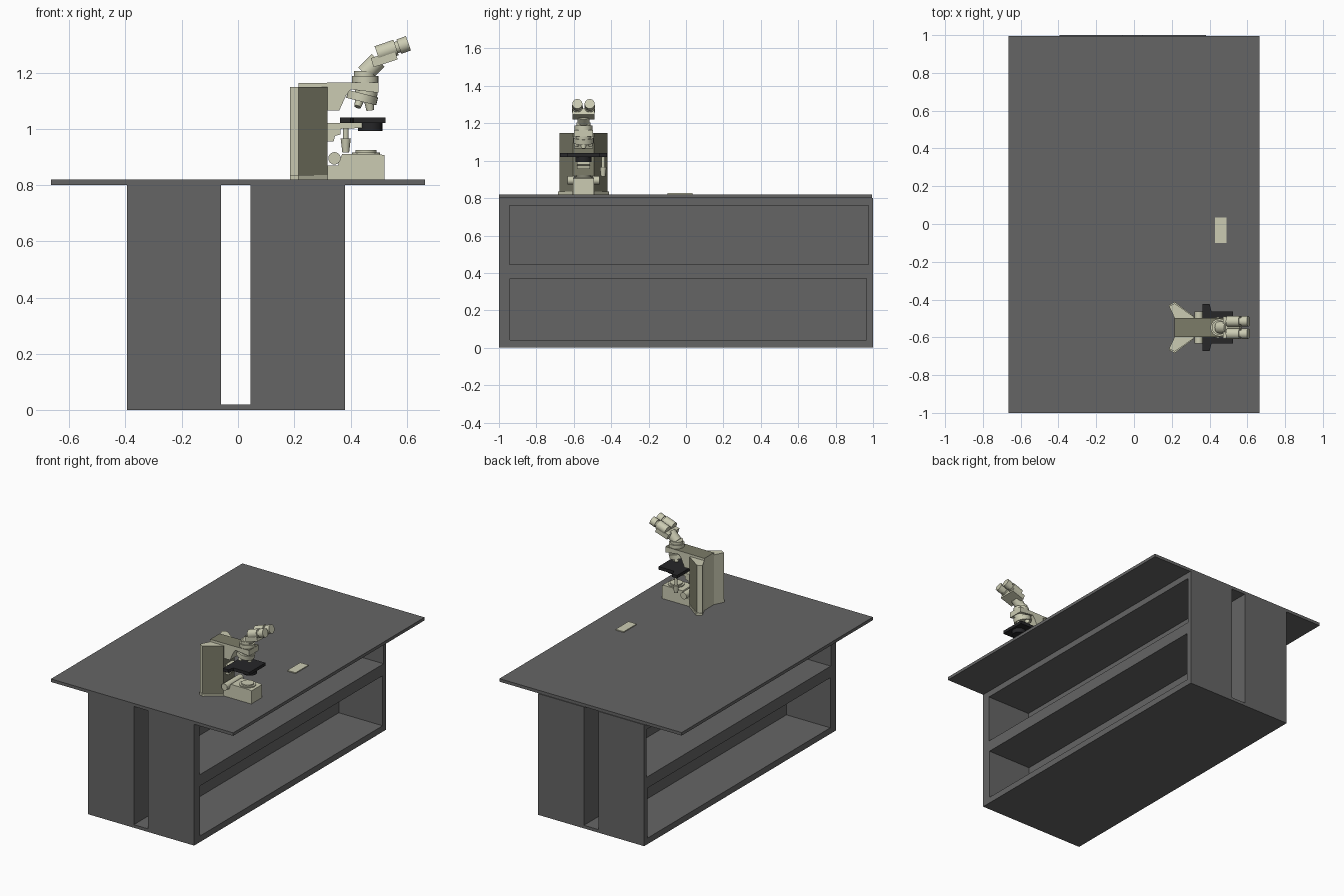
import bpy, bmesh, math
from mathutils import Vector, Matrix

if "Cube" in bpy.data.objects:
    bpy.data.objects.remove(bpy.data.objects["Cube"], do_unlink=True)


def material(name, rgb):
    m = bpy.data.materials.new(name)
    m.use_nodes = True
    m.diffuse_color = (*rgb, 1)
    m.node_tree.nodes["Principled BSDF"].inputs["Base Color"].default_value = (*rgb, 1)
    return m


GREY = material("dark grey laminate", (0.13, 0.13, 0.13))
CREAM = material("cream enamel", (0.60, 0.60, 0.45))
OLIVE = material("olive enamel", (0.20, 0.20, 0.14))
BLACK = material("black metal", (0.02, 0.02, 0.022))

TOP = 0.82      # height of the table surface
MID = -0.548    # centre line of the microscope along y


def finish(bm, name, mat, smooth=False):
    bmesh.ops.recalc_face_normals(bm, faces=bm.faces)
    me = bpy.data.meshes.new(name)
    bm.to_mesh(me)
    bm.free()
    me.materials.append(mat)
    if smooth:
        for p in me.polygons:
            p.use_smooth = True
        me.set_sharp_from_angle(angle=math.radians(35))
    ob = bpy.data.objects.new(name, me)
    bpy.context.collection.objects.link(ob)
    return ob


def box(name, x, y, z, mat, tilt=0):
    """Box from ranges; tilt turns it about y around its own centre."""
    bm = bmesh.new()
    bmesh.ops.create_cube(bm, size=1)
    size = [b - a for a, b in (x, y, z)]
    centre = Vector([(a + b) / 2 for a, b in (x, y, z)])
    bm.transform(Matrix.Translation(centre) @ Matrix.Rotation(tilt, 4, 'Y')
                 @ Matrix.Diagonal((*size, 1)))
    return finish(bm, name, mat)


def rod(name, a, b, r1, mat=CREAM, r2=None, sides=24):
    """Round part between two points; y is measured from the centre line."""
    a, b = Vector(a), Vector(b)
    d = b - a
    bm = bmesh.new()
    bmesh.ops.create_cone(bm, cap_ends=True, segments=sides, radius1=r1,
                          radius2=r1 if r2 is None else r2, depth=d.length)
    turn = d.to_track_quat('Z', 'Y').to_matrix().to_4x4()
    bm.transform(Matrix.Translation((a + b) / 2 + Vector((0, MID, 0))) @ turn)
    return finish(bm, name, mat, True)


def prism(name, points, lo, hi, axis, mat):
    """Extrude an outline along y (x, z points) or z (x, y points)."""
    bm = bmesh.new()
    if axis == 'y':
        verts = [bm.verts.new((p, MID + lo, q)) for p, q in points]
        step = (0, hi - lo, 0)
    else:
        verts = [bm.verts.new((p, MID + q, lo)) for p, q in points]
        step = (0, 0, hi - lo)
    face = bm.faces.new(verts)
    ext = bmesh.ops.extrude_face_region(bm, geom=[face])
    bmesh.ops.translate(bm, vec=step,
                        verts=[g for g in ext["geom"] if isinstance(g, bmesh.types.BMVert)])
    return finish(bm, name, mat)


def mirrored(half):
    return half + [(x, -y) for x, y in reversed(half)]


def paint(ob, mat, rule):
    ob.data.materials.append(mat)
    for p in ob.data.polygons:
        if rule(p.normal):
            p.material_index = 1


# Table: overhanging top over a cabinet with a through slot and open shelves
box("table_top", (-0.665, 0.665), (-1, 0.995), (0.80, TOP), GREY)
cabinet = box("cabinet", (-0.395, 0.38), (-1, 1), (0, 0.80), GREY)
cuts = [((-0.06, 0.045), (-1.1, 1.1), (0.02, 0.9))]
for x in ((0.06, 0.5), (-0.5, -0.075)):
    cuts += [(x, (-0.945, 0.975), (0.445, 0.76)), (x, (-0.94, 0.965), (0.04, 0.37))]
for c in cuts:
    cutter = box("cutter", *c, GREY)
    cutter.hide_render = True
    mod = cabinet.modifiers.new("opening", 'BOOLEAN')
    mod.operation, mod.object, mod.solver = 'DIFFERENCE', cutter, 'EXACT'
    bpy.context.view_layer.objects.active = cabinet
    bpy.ops.object.modifier_apply(modifier=mod.name)
    bpy.data.objects.remove(cutter, do_unlink=True)

# Glass slide lying on the table
box("specimen_slide", (0.43, 0.49), (-0.10, 0.035), (TOP, TOP + 0.006), CREAM)

# Microscope column with two swept wings, and its flared foot
wing = [(0.215, 0.05), (0.185, 0.112), (0.215, 0.128), (0.318, 0.056)]
column = prism("column", mirrored(wing), TOP, 1.148, 'z', CREAM)
paint(column, OLIVE, lambda n: n.x > 0.3)
prism("column_foot", mirrored([(x, y * 1.06) for x, y in wing]), TOP, TOP + 0.015, 'z', CREAM)

# Arm over the stage
arm = prism("arm", [(0.215, 1.14), (0.215, 1.163), (0.5, 1.165), (0.5, 1.128), (0.40, 1.14),
                    (0.385, 1.12), (0.36, 1.065), (0.30, 1.065)], -0.05, 0.05, 'y', CREAM)
paint(arm, OLIVE, lambda n: n.z > 0.9)

# Base with lamp and focus knobs
prism("base", [(0.30, TOP), (0.52, TOP), (0.52, 0.906), (0.50, 0.91), (0.37, 0.91),
               (0.355, 0.87), (0.30, 0.87)], -0.056, 0.056, 'y', CREAM)
rod("lamp_housing", (0.455, 0, 0.90), (0.455, 0, 0.916), 0.05)
rod("lamp_lens", (0.455, 0, 0.916), (0.455, 0, 0.924), 0.038)
rod("focus_knobs", (0.343, -0.085, 0.895), (0.343, 0.085, 0.895), 0.022)

# Stage, its bracket, condenser and hanging stage knob
prism("stage", mirrored([(0.362, 0.125), (0.40, 0.125), (0.41, 0.085), (0.525, 0.085)]),
      1.02, 1.04, 'z', BLACK)
rod("condenser", (0.47, 0, 0.992), (0.47, 0, 1.02), 0.043, BLACK)
prism("stage_bracket", [(0.31, 0.955), (0.34, 0.955), (0.345, 0.975), (0.365, 0.98),
                        (0.365, 1.0), (0.44, 1.003), (0.44, 1.02), (0.31, 1.02)],
      -0.035, 0.035, 'y', CREAM)
rod("stage_knob_shaft", (0.383, 0.105, 0.96), (0.383, 0.105, 1.022), 0.010)
rod("stage_knob", (0.383, 0.105, 0.915), (0.383, 0.105, 0.965), 0.012, r2=0.018)

# Revolving nosepiece with objectives
rod("nosepiece_mount", (0.452, 0, 1.10), (0.458, 0, 1.14), 0.04)
rod("nosepiece", (0.438, 0, 1.097), (0.445, 0, 1.125), 0.055)
rod("objective", (0.47, 0, 1.065), (0.465, 0, 1.11), 0.013, r2=0.02)
for side in (-1, 1):
    rod("side_objective", (0.425, 0.04 * side, 1.078), (0.432, 0.03 * side, 1.10), 0.012, r2=0.016)

# Head: turret rings, elbow and tilted binocular box
rod("turret_lower", (0.452, 0, 1.16), (0.452, 0, 1.187), 0.047)
rod("turret_upper", (0.45, 0, 1.187), (0.45, 0, 1.205), 0.038)
rod("elbow", (0.45, 0, 1.195), (0.498, 0, 1.243), 0.032)
box("binocular_box", (0.475, 0.565), (MID - 0.058, MID + 0.058), (1.232, 1.266), CREAM,
    tilt=math.radians(-18))

# Eyepiece pair
for side, label in ((-1, "right"), (1, "left")):
    y = 0.033 * side
    rod(label + "_eyepiece_tube", (0.495, y, 1.266), (0.562, y, 1.289), 0.029)
    rod(label + "_eyepiece_neck", (0.56, y, 1.288), (0.575, y, 1.293), 0.021)
    rod(label + "_eyepiece", (0.572, y, 1.292), (0.606, y, 1.304), 0.027)
